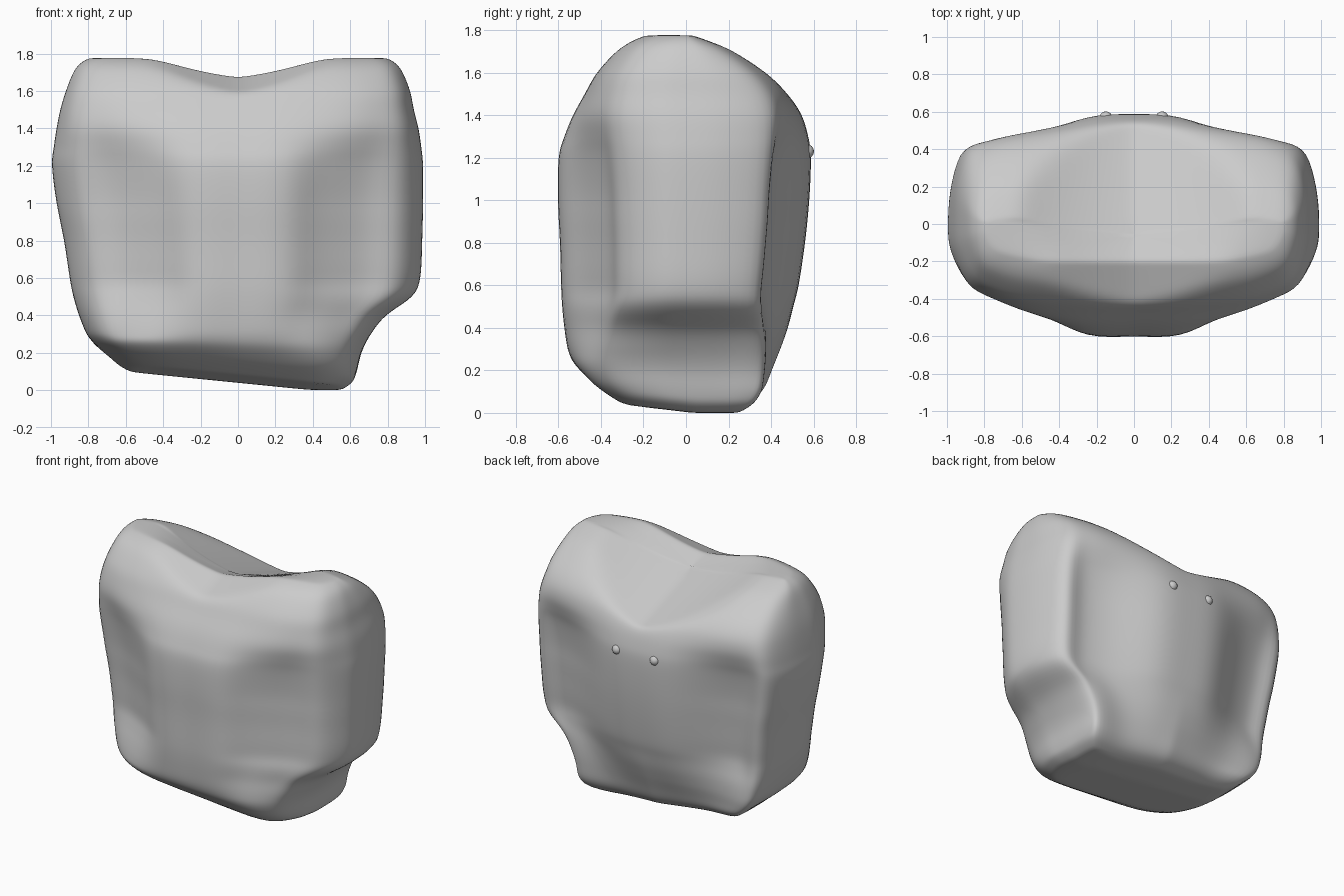
import bpy, bmesh, math
from mathutils import Vector

if "Cube" in bpy.data.objects:
    bpy.data.objects.remove(bpy.data.objects["Cube"])

# Half cross-sections from front centre round to back centre (fractions of width/depth)
LOW = [(0, -1), (.3, -1), (.6, -.97), (.8, -.85), (.92, -.65), (.99, -.3), (1, 0),
       (1, .4), (.99, .8), (.93, .95), (.6, .9), (.25, .95), (0, 1)]
MID = [(0, -1), (.25, -.99), (.45, -.8), (.68, -.61), (.87, -.52), (.98, -.25), (1, 0),
       (.98, .35), (.91, .66), (.75, .65), (.55, .74), (.25, .97), (0, 1)]
TOP = [(0, -1), (.3, -1), (.6, -.95), (.8, -.83), (.93, -.65), (.99, -.3), (1, 0),
       (.99, .4), (.93, .75), (.8, .9), (.6, .97), (.25, 1), (0, 1)]

# height, left, right, front, back, blend (0 low, 1 mid, 2 top)
LEVELS = [
    (.00, .57, .55, .32, .26, 0), (.04, .63, .61, .38, .33, 0), (.10, .68, .635, .45, .375, 0),
    (.20, .76, .66, .525, .41, .15), (.30, .81, .71, .555, .445, .35), (.40, .85, .79, .57, .48, .6),
    (.50, .88, .93, .58, .505, .85), (.60, .90, .975, .585, .53, 1), (.80, .93, .985, .59, .56, 1),
    (1.0, .97, .99, .60, .58, 1), (1.2, .995, .99, .597, .588, 1.15), (1.3, .985, .98, .57, .575, 1.4),
    (1.4, .97, .965, .53, .545, 1.7), (1.5, .95, .94, .475, .49, 1.9), (1.6, .92, .92, .42, .39, 2),
    (1.7, .88, .88, .34, .24, 2), (1.75, .84, .84, .27, .12, 2), (1.778, .79, .79, .20, .03, 2)]


def spline(points, t):
    """Catmull-Rom value at index t along a list of tuples."""
    i = min(int(t), len(points) - 2)
    f = t - i
    a, b, c, d = (points[max(0, min(len(points) - 1, i + k))] for k in (-1, 0, 1, 2))
    return [q + .5 * f * (r - p + f * (2 * p - 5 * q + 4 * r - s + f * (3 * (q - r) + s - p)))
            for p, q, r, s in zip(a, b, c, d)]


def dish(x, y):
    """Saddle-shaped hollow in the top, sloping down to the back."""
    d = max(0, y + .2)
    front = max(0, -.2 - y)
    return 1.675 - .36 * d - .4 * front + (.12 * abs(x) + .25 * x * x) * (1 + .5 * d)


def settle(x, y, z):
    """Carve the top hollow (softened rim) and tilt the underside."""
    h = dish(x, y)
    k = max(.03 - abs(z - h), 0) / .03
    z = min(z, h) - k * k * .03 / 4
    lift = .04 - .1 * x + .12 * max(0, .05 - y) + .15 * max(0, x - .45)
    return Vector((x, y, z + max(0, lift) * max(0, 1 - z / .3)))


STEPS = 5
N = (len(MID) - 1) * STEPS


def ring(level):
    z, left, right, front, back, w = level
    a, b, f = (LOW, MID, max(0, w)) if w < 1 else (MID, TOP, min(1, w - 1))
    half = [tuple(p + (q - p) * f for p, q in zip(u, v)) for u, v in zip(a, b)]
    out = []
    for k in range(2 * N):
        u, v = spline(half, (k if k <= N else 2 * N - k) / STEPS)
        out.append((u * right if k <= N else -u * left, v * (front if v < 0 else back), z))
    return out


# Stack of rings, closed by shrinking rings at both ends
rows = [ring(spline(LEVELS, i / STEPS)) for i in range((len(LEVELS) - 1) * STEPS + 1)]


def cap(row):
    cy = sum(p[1] for p in row) / len(row)
    return [[(x * s, cy + (y - cy) * s, z) for x, y, z in row]
            for s in (.9, .8, .7, .6, .5, .4, .3, .2, .1, .02)]


rows = cap(rows[0])[::-1] + rows + cap(rows[-1])

bm = bmesh.new()
grid = [[bm.verts.new(settle(*p)) for p in row] for row in rows]
for lo, hi in zip(grid, grid[1:]):
    for k in range(2 * N):
        j = (k + 1) % (2 * N)
        bm.faces.new((lo[k], lo[j], hi[j], hi[k]))
bm.faces.new(grid[0][::-1])
bm.faces.new(grid[-1])
bmesh.ops.recalc_face_normals(bm, faces=bm.faces)
# Soften the ridges
for _ in range(4):
    bmesh.ops.smooth_vert(bm, verts=bm.verts, factor=.5,
                          use_axis_x=True, use_axis_y=True, use_axis_z=True)
low = min(v.co.z for v in bm.verts)
for v in bm.verts:
    v.co.z -= low
mesh = bpy.data.meshes.new("stone_body")
bm.to_mesh(mesh)
bm.free()
body = bpy.data.objects.new("stone_body", mesh)
bpy.context.collection.objects.link(body)
for p in mesh.polygons:
    p.use_smooth = True

# Two small knobs on the back
for side in (-1, 1):
    bpy.ops.mesh.primitive_uv_sphere_add(segments=16, ring_count=8, radius=.035,
                                         location=(side * .15, .567, 1.23))
    bpy.context.object.name = "back_knob"
    bpy.ops.object.shade_smooth()
